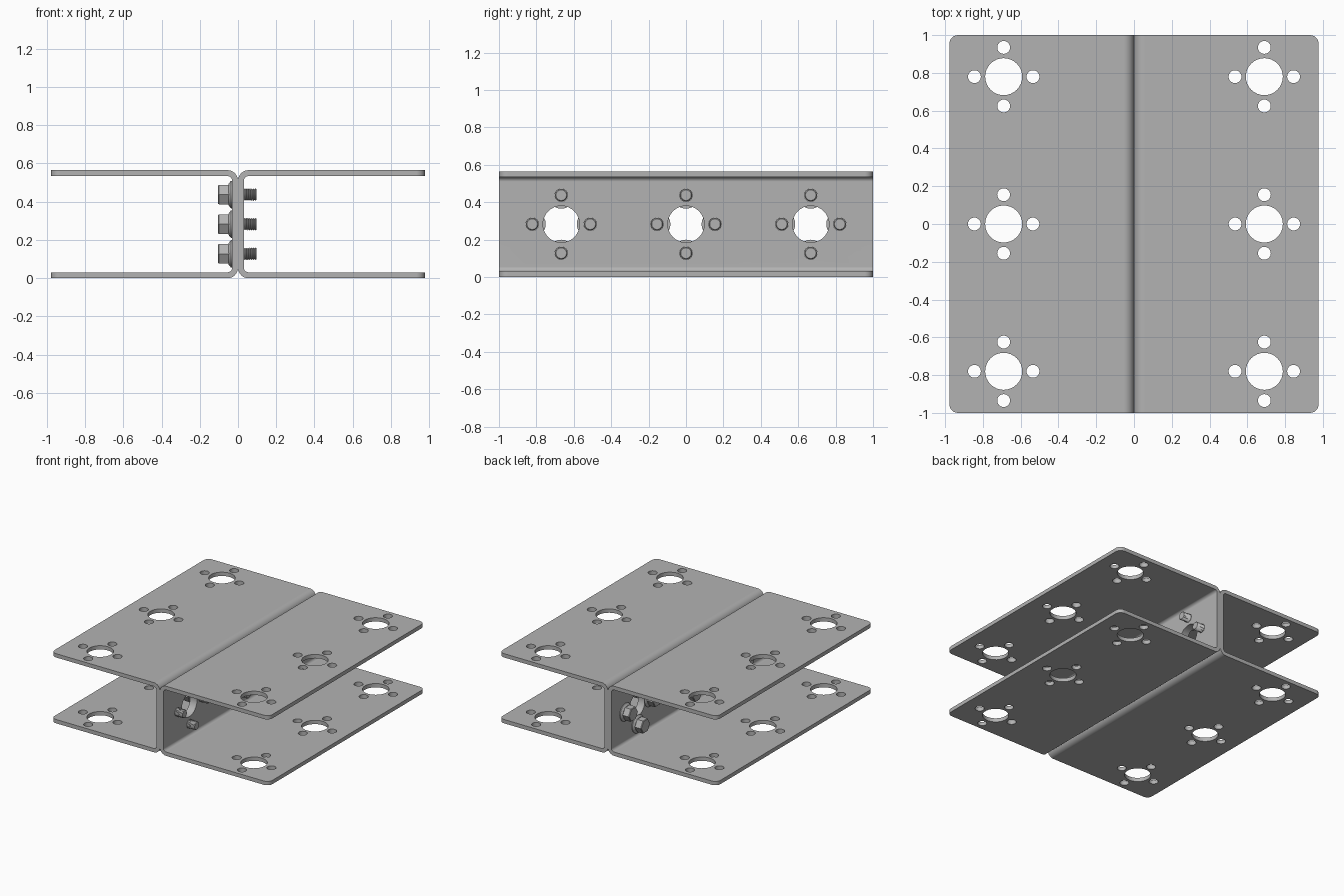
import bpy, bmesh, math
from mathutils import Matrix, Vector

cube = bpy.data.objects.get("Cube")
if cube:
    bpy.data.objects.remove(cube, do_unlink=True)

HALF_W, HALF_L, HEIGHT = 0.977, 1.0, 0.565
THICK, BEND = 0.031, 0.055          # sheet thickness, outer bend radius
PITCH_R, BIG_R, SMALL_R = 0.155, 0.098, 0.034
MID = HEIGHT / 2

steel = bpy.data.materials.new("grey steel")
steel.use_nodes = True
grey = (0.45, 0.45, 0.45, 1)
steel.diffuse_color = grey
steel.node_tree.nodes["Principled BSDF"].inputs["Base Color"].default_value = grey


def make_object(name, bm):
    bmesh.ops.recalc_face_normals(bm, faces=bm.faces[:])
    mesh = bpy.data.meshes.new(name)
    bm.to_mesh(mesh)
    bm.free()
    mesh.materials.append(steel)
    obj = bpy.data.objects.new(name, mesh)
    bpy.context.collection.objects.link(obj)
    return obj


def smooth(mesh):
    mesh.shade_smooth()
    mesh.set_sharp_from_angle(angle=math.radians(30))


def apply_modifier(obj, mod):
    bpy.context.view_layer.objects.active = obj
    bpy.ops.object.modifier_apply(modifier=mod.name)


def pattern(u, v):
    """One large hole surrounded by four small ones."""
    yield u, v, BIG_R
    for du, dv in ((1, 0), (-1, 0), (0, 1), (0, -1)):
        yield u + du * PITCH_R, v + dv * PITCH_R, SMALL_R


def bend_arc(radius, top):
    """Arc of a bend, running from the flange into the web."""
    cz = HEIGHT - BEND if top else BEND
    sign = 1 if top else -1
    angles = [math.radians(90 + 90 * i / 8) for i in range(9)]
    return [(BEND + radius * math.cos(a), cz + sign * radius * math.sin(a)) for a in angles]


def channel(name, side):
    # Bent sheet cross-section, extruded along the length
    outer = [(HALF_W, HEIGHT)] + bend_arc(BEND, True) + bend_arc(BEND, False)[::-1] + [(HALF_W, 0)]
    r = BEND - THICK
    inner = ([(HALF_W, THICK)] + bend_arc(r, False) + bend_arc(r, True)[::-1]
             + [(HALF_W, HEIGHT - THICK)])
    bm = bmesh.new()
    face = bm.faces.new([bm.verts.new((side * x, -HALF_L, z)) for x, z in outer + inner])
    ext = bmesh.ops.extrude_face_region(bm, geom=[face])
    verts = [g for g in ext["geom"] if isinstance(g, bmesh.types.BMVert)]
    bmesh.ops.translate(bm, verts=verts, vec=(0, 2 * HALF_L, 0))
    # Rounded flange corners
    corners = [e for e in bm.edges
               if all(abs(v.co.x) > HALF_W - 0.001 for v in e.verts)
               and abs(e.verts[0].co.y - e.verts[1].co.y) < 0.001
               and abs(e.verts[0].co.z - e.verts[1].co.z) < 2 * THICK]
    bmesh.ops.bevel(bm, geom=corners, offset=0.045, segments=6, profile=0.5, affect='EDGES')
    obj = make_object(name, bm)

    # Hole cutters through both flanges and the web
    cut = bmesh.new()

    def drill(radius, depth, matrix):
        bmesh.ops.create_cone(cut, cap_ends=True, segments=32, radius1=radius,
                              radius2=radius, depth=depth, matrix=matrix)

    for i in (-1, 0, 1):
        for x, y, radius in pattern(0.69, 0.78 * i):
            drill(radius, 1, Matrix.Translation((side * x, y, MID)))
        for y, z, radius in pattern(0.667 * i, MID):
            drill(radius, 0.2, Matrix.Translation((0, y, z)) @ Matrix.Rotation(math.pi / 2, 4, 'Y'))
    cutter = make_object("hole_cutter", cut)
    cutter.hide_render = True
    mod = obj.modifiers.new("holes", 'BOOLEAN')
    mod.operation, mod.solver, mod.object = 'DIFFERENCE', 'EXACT', cutter
    apply_modifier(obj, mod)
    bpy.data.objects.remove(cutter, do_unlink=True)

    smooth(obj.data)
    weighted = obj.modifiers.new("even shading", 'WEIGHTED_NORMAL')
    weighted.keep_sharp = True
    return obj


channel("left_channel", 1)
channel("right_channel", -1)


def lathe(bm, profile, steps, turn=0.0):
    """Spin (x, radius) points around the x axis."""
    verts = [bm.verts.new((x, r * math.sin(turn), r * math.cos(turn))) for x, r in profile]
    edges = [bm.edges.new(pair) for pair in zip(verts, verts[1:])]
    bmesh.ops.spin(bm, geom=verts + edges, cent=(0, 0, 0), axis=(1, 0, 0),
                   angle=2 * math.pi, steps=steps)


# Flanged hex bolt: washer flange, shank with thread ridges, hex head
bm = bmesh.new()
body = [(-0.05, 0), (-0.05, 0.055), (-0.037, 0.072), (-THICK, 0.072), (-THICK, 0.032), (0.032, 0.032)]
for i in range(6):
    body += [(0.037 + 0.01 * i, 0.027), (0.042 + 0.01 * i, 0.033)]
body += [(0.097, 0.028), (0.097, 0)]
lathe(bm, body, 24)
head = [(-0.105, 0), (-0.105, 0.054), (-0.1, 0.059), (-0.042, 0.059), (-0.042, 0)]
lathe(bm, head, 6, math.pi / 6)
bmesh.ops.remove_doubles(bm, verts=bm.verts[:], dist=0.0002)
bolt = make_object("bolt", bm)
smooth(bolt.data)

# Four bolts around each large web hole
spots = [(y, z) for i in (-1, 0, 1) for y, z, r in pattern(0.667 * i, MID) if r == SMALL_R]
for n, (y, z) in enumerate(spots):
    obj = bolt if n == 0 else bolt.copy()
    if n:
        bpy.context.collection.objects.link(obj)
    obj.location = Vector((0, y, z))
